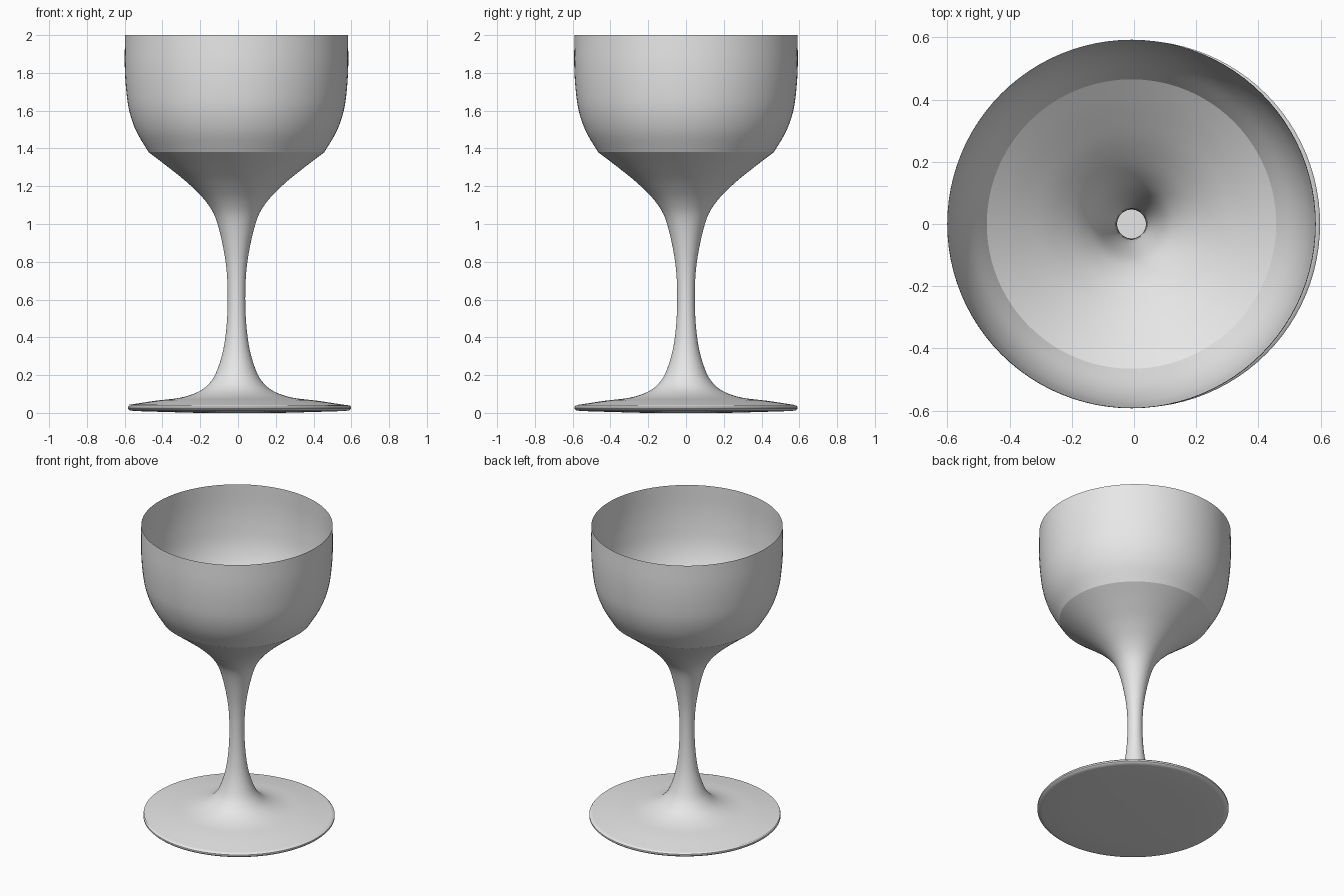
import bpy
import bmesh
import math
from mathutils import Vector

SEGMENTS = 96

cube = bpy.data.objects.get("Cube")
if cube:
    bpy.data.objects.remove(cube, do_unlink=True)

grey = bpy.data.materials.new("plain grey")
grey.use_nodes = True
grey.diffuse_color = (0.8, 0.8, 0.8, 1)
grey.node_tree.nodes["Principled BSDF"].inputs["Base Color"].default_value = (0.8, 0.8, 0.8, 1)


def smooth_profile(points, steps=5):
    """Run a smooth curve through (radius, height) points."""
    pts = [Vector(p) for p in points]
    pts = [2 * pts[0] - pts[1]] + pts + [2 * pts[-1] - pts[-2]]
    curve = []
    for a, b, c, d in zip(pts, pts[1:], pts[2:], pts[3:]):
        for i in range(steps):
            t = i / steps
            curve.append(b + ((c - a) * t + (2 * a - 5 * b + 4 * c - d) * t ** 2
                              + (3 * b - a - 3 * c + d) * t ** 3) / 2)
    return curve + [pts[-2]]


def lathe(name, profile, x):
    """Turn a profile around the vertical axis."""
    bm = bmesh.new()
    verts = [bm.verts.new((r, 0, z)) for r, z in profile]
    edges = [bm.edges.new(pair) for pair in zip(verts, verts[1:])]
    bmesh.ops.spin(bm, geom=verts + edges, cent=(0, 0, 0), axis=(0, 0, 1),
                   angle=math.tau, steps=SEGMENTS)
    bmesh.ops.remove_doubles(bm, verts=bm.verts, dist=0.0001)
    bmesh.ops.recalc_face_normals(bm, faces=bm.faces)
    # Face outwards from the axis
    if sum(f.normal.dot(Vector((*f.calc_center_median().xy, 0))) for f in bm.faces) < 0:
        bmesh.ops.reverse_faces(bm, faces=bm.faces)
    mesh = bpy.data.meshes.new(name)
    bm.to_mesh(mesh)
    bm.free()
    mesh.materials.append(grey)
    obj = bpy.data.objects.new(name, mesh)
    obj.location.x = x
    bpy.context.collection.objects.link(obj)
    bpy.ops.object.select_all(action="DESELECT")
    obj.select_set(True)
    bpy.context.view_layer.objects.active = obj
    bpy.ops.object.shade_smooth_by_angle(angle=math.radians(40))
    return obj


# Thin cup wall, open at the top
lathe("bowl", smooth_profile([
    (0.465, 1.38), (0.53, 1.49), (0.568, 1.6), (0.585, 1.72),
    (0.592, 1.85), (0.59, 2.0)]), -0.008)

# Hollow stem, flaring up into the bowl and down over the foot
lathe("stem", smooth_profile([
    (0.575, 0.042), (0.43, 0.064), (0.3, 0.08), (0.21, 0.108), (0.15, 0.15),
    (0.105, 0.22), (0.065, 0.36), (0.047, 0.56), (0.055, 0.78),
    (0.1, 1.0), (0.155, 1.11), (0.25, 1.21), (0.36, 1.3), (0.465, 1.38)]), -0.008)

# Round foot plate with a rolled edge and slightly domed underside
lathe("foot", [
    (0, 0.04), (0.565, 0.042), (0.583, 0.039), (0.59, 0.032), (0.59, 0.022),
    (0.582, 0.014), (0.56, 0.01), (0.4, 0.005), (0.22, 0), (0, 0)], 0.008)
